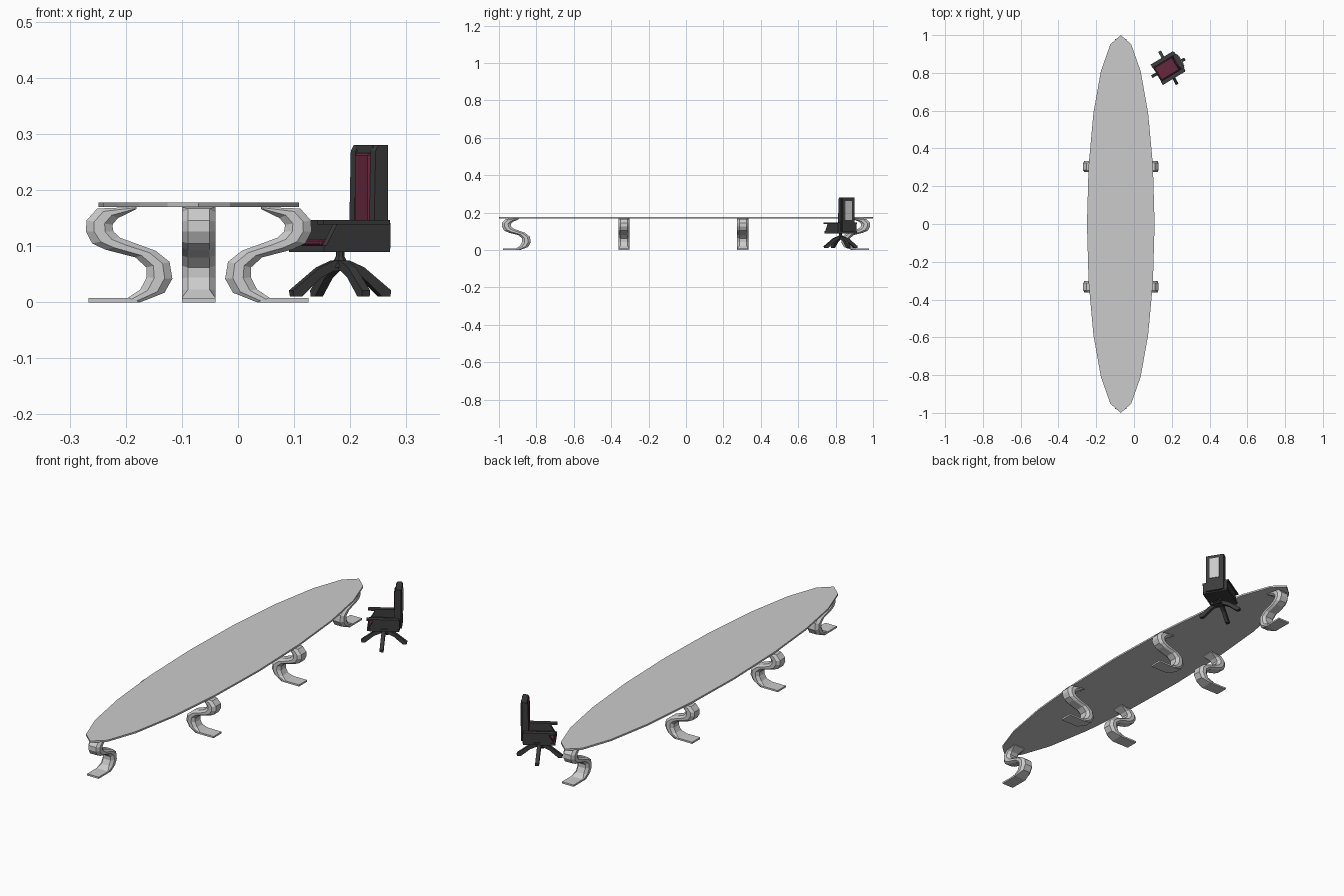
import bpy, bmesh, math
from mathutils import Matrix, Vector

if "Cube" in bpy.data.objects:
    bpy.data.objects.remove(bpy.data.objects["Cube"])

CX = -0.07                      # table centre line


def material(name, col):
    m = bpy.data.materials.new(name)
    m.diffuse_color = (*col, 1)
    m.use_nodes = True
    m.node_tree.nodes["Principled BSDF"].inputs["Base Color"].default_value = m.diffuse_color
    return m


dark = material("dark_leather", (0.045, 0.045, 0.045))
red = material("maroon_fabric", (0.13, 0.022, 0.045))


def loft(name, rings, mat=None, M=Matrix()):
    """Skin a list of closed rings and cap both ends."""
    bm = bmesh.new()
    vs = [[bm.verts.new(M @ Vector(p)) for p in r] for r in rings]
    n = len(vs[0])
    for a, b in zip(vs, vs[1:]):
        for i in range(n):
            j = (i + 1) % n
            bm.faces.new((a[i], a[j], b[j], b[i]))
    bm.faces.new(vs[0][::-1])
    bm.faces.new(vs[-1])
    bmesh.ops.recalc_face_normals(bm, faces=bm.faces)
    me = bpy.data.meshes.new(name)
    bm.to_mesh(me)
    bm.free()
    ob = bpy.data.objects.new(name, me)
    bpy.context.collection.objects.link(ob)
    if mat:
        me.materials.append(mat)
    return ob


def prism(name, profile, y0, y1, mat=None, M=Matrix()):
    """Extrude an x-z profile from y0 to y1."""
    return loft(name, [[(x, y, z) for x, z in profile] for y in (y0, y1)], mat, M)


def box(name, x, y, z, mat=None, M=Matrix(), bevel=0):
    ob = prism(name, [(x[0], z[0]), (x[1], z[0]), (x[1], z[1]), (x[0], z[1])], *y, mat, M)
    if bevel:
        b = ob.modifiers.new("bevel", 'BEVEL')
        b.width, b.segments = bevel, 1
    return ob


# Oval table top, 20 sides
ring = [(CX + 0.179 * math.cos(math.tau * i / 20), math.sin(math.tau * i / 20)) for i in range(20)]
loft("table_top", [[(x, y, z) for x, y in ring] for z in (0.170, 0.178)])

# S-shaped leg: outer point and inner point at each station (inward distance, height)
stations = [((.093, .170), (.093, .166)), ((.023, .167), (.060, .150)),
            ((.004, .146), (.050, .138)), ((.003, .126), (.052, .126)),
            ((.014, .105), (.064, .115)), ((.037, .094), (.091, .105)),
            ((.091, .080), (.127, .092)), ((.111, .062), (.152, .072)),
            ((.111, .044), (.157, .042)), ((.100, .023), (.143, .017)),
            ((.078, .008), (.100, .000)), ((.008, .008), (.008, .000))]
section = [(0, -.019), (0, .019), (.3, .03), (.7, .03), (1, .019), (1, -.019), (.7, -.03), (.3, -.03)]
foot_section = [(0, -.03), (0, .03), (.3, .03), (.7, .03), (1, .03), (1, -.03), (.7, -.03), (.3, -.03)]


def leg(name, angle, reach, y=0):
    M = Matrix.Translation((CX, y, 0)) @ Matrix.Rotation(math.radians(angle), 4, 'Z')
    rings = []
    for k, (o, i) in enumerate(stations):
        sec = foot_section if k in (0, 10, 11) else section
        rings.append([(reach - (o[0] + f * (i[0] - o[0])), w, o[1] + f * (i[1] - o[1])) for f, w in sec])
    loft(name, rings, None, M)


for n, y in (("rear", 0.304), ("front", -0.332)):
    leg(f"{n}_right_leg", 0, 0.204, y)
    leg(f"{n}_left_leg", 180, 0.204, y)
leg("rear_end_leg", 90, 0.987)
leg("front_end_leg", -90, 0.987)

# Chair, built facing local +x and turned toward the table
C = Matrix.Translation((0.182, 0.827, 0)) @ Matrix.Rotation(math.radians(211), 4, 'Z')

# Four-spoke base and stem
spoke = [(0, .076), (.016, .074), (.045, .062), (.099, .021), (.097, .010),
         (.081, .010), (.042, .044), (.016, .056), (0, .056)]
for i in range(4):
    prism(f"chair_spoke_{i + 1}", spoke, -.008, .008, dark,
          C @ Matrix.Rotation(math.radians(90 * i - 3), 4, 'Z'))
loft("chair_stem", [[(r * math.cos(math.tau * i / 8), r * math.sin(math.tau * i / 8), z) for i in range(8)]
                    for r, z in ((.018, .062), (.008, .082), (.008, .092))], dark, C)

# Seat and cushion
box("seat_base", (-.068, .070), (-.060, .060), (.090, .101), dark, C)
box("seat_cushion", (-.045, .066), (-.040, .040), (.100, .113), red, C, .004)

# Arms: sloped side panel with a pad on top
panel = [(-.070, .096), (.066, .096), (.040, .141), (-.070, .141)]
for n, s in (("left", 1), ("right", -1)):
    prism(f"{n}_arm_panel", panel, s * .043, s * .058, dark, C)
    box(f"{n}_arm_pad", (-.066, .072), sorted((s * .042, s * .063)), (.139, .147), dark, C)

# Backrest: leaning shell, side wings, top roll, front cushion and rear panel
shell = [(-.078, .096), (-.058, .096), (-.062, .279), (-.077, .279)]
prism("backrest_shell", shell, -.036, .036, dark, C)
wing = [(-.074, .100), (-.044, .100), (-.048, .270), (-.054, .280), (-.074, .280)]
for n, s in (("left", 1), ("right", -1)):
    prism(f"{n}_back_wing", wing, s * .026, s * .043, dark, C)
box("backrest_top", (-.074, -.051), (-.028, .028), (.266, .280), dark, C)
box("back_cushion", (-.066, -.044), (-.025, .025), (.110, .266), red, C, .004)
box("rear_back_panel", (-.081, -.074), (-.023, .023), (.160, .262), None, C)
